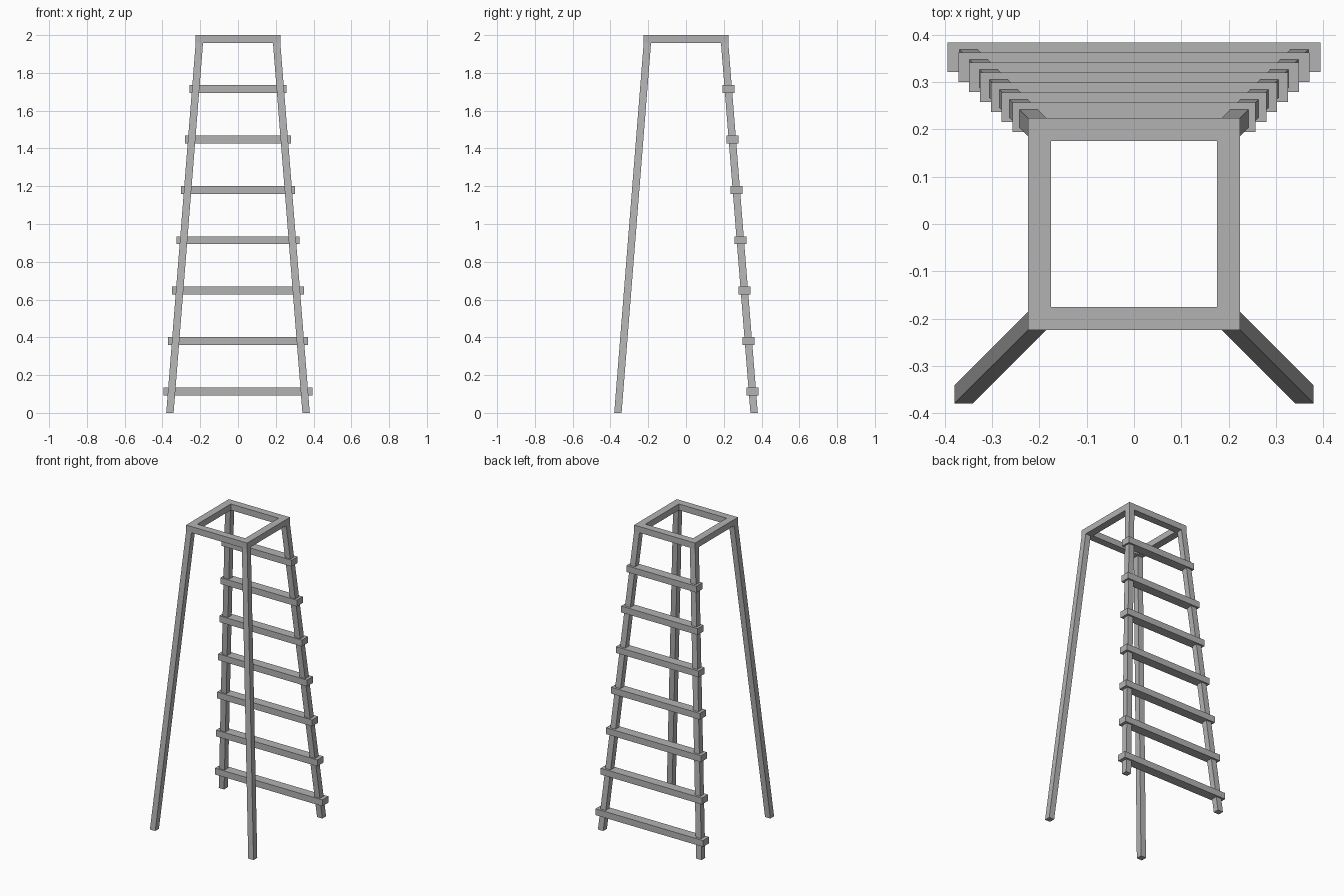
import bpy, bmesh

if "Cube" in bpy.data.objects:
    bpy.data.objects.remove(bpy.data.objects["Cube"])

wood = bpy.data.materials.new("plain_grey")
wood.diffuse_color = (0.45, 0.45, 0.45, 1)
wood.use_nodes = True
wood.node_tree.nodes["Principled BSDF"].inputs["Base Color"].default_value = wood.diffuse_color


def make_object(name, bm):
    bmesh.ops.recalc_face_normals(bm, faces=bm.faces)
    mesh = bpy.data.meshes.new(name)
    bm.to_mesh(mesh)
    bm.free()
    mesh.materials.append(wood)
    obj = bpy.data.objects.new(name, mesh)
    bpy.context.collection.objects.link(obj)


def rect(bm, x0, x1, y0, y1, z):
    return [bm.verts.new((x, y, z)) for x, y in
            ((x0, y0), (x1, y0), (x1, y1), (x0, y1))]


def bridge(bm, a, b):
    for i in range(4):
        j = (i + 1) % 4
        bm.faces.new((a[i], a[j], b[j], b[i]))


def prism(name, low, high):
    # Four-sided bar between two horizontal rectangles
    bm = bmesh.new()
    a, b = rect(bm, *low), rect(bm, *high)
    bm.faces.new(a)
    bm.faces.new(b)
    bridge(bm, a, b)
    make_object(name, bm)


# Splayed legs, running from the floor to the underside of the top frame
LEG, FOOT, HEAD, Z_FRAME = 0.039, 0.38, 0.224, 1.959
for sx, side in ((-1, "left"), (1, "right")):
    for sy, end in ((-1, "front"), (1, "back")):
        def section(outer, z):
            xs = sorted((sx * outer, sx * (outer - LEG)))
            ys = sorted((sy * outer, sy * (outer - LEG)))
            return (*xs, *ys, z)
        prism(f"{end}_{side}_leg", section(FOOT, 0), section(HEAD, Z_FRAME))

# Open square top frame
bm = bmesh.new()
rings = [rect(bm, -r, r, -r, r, z) for r, z in
         ((0.224, Z_FRAME), (0.224, 2.0), (0.175, 2.0), (0.175, Z_FRAME))]
for i in range(4):
    bridge(bm, rings[i], rings[(i + 1) % 4])
make_object("top_frame", bm)

# Ladder rungs across the back legs, shorter and further in towards the top
for i in range(7):
    half = 0.394 - 0.0228 * i
    y0 = 0.321 - 0.0211 * i
    z = 0.114 + 0.2667 * i
    plan = (-half, half, y0, y0 + 0.063)
    prism(f"rung_{i + 1}", (*plan, z - 0.021), (*plan, z + 0.021))
